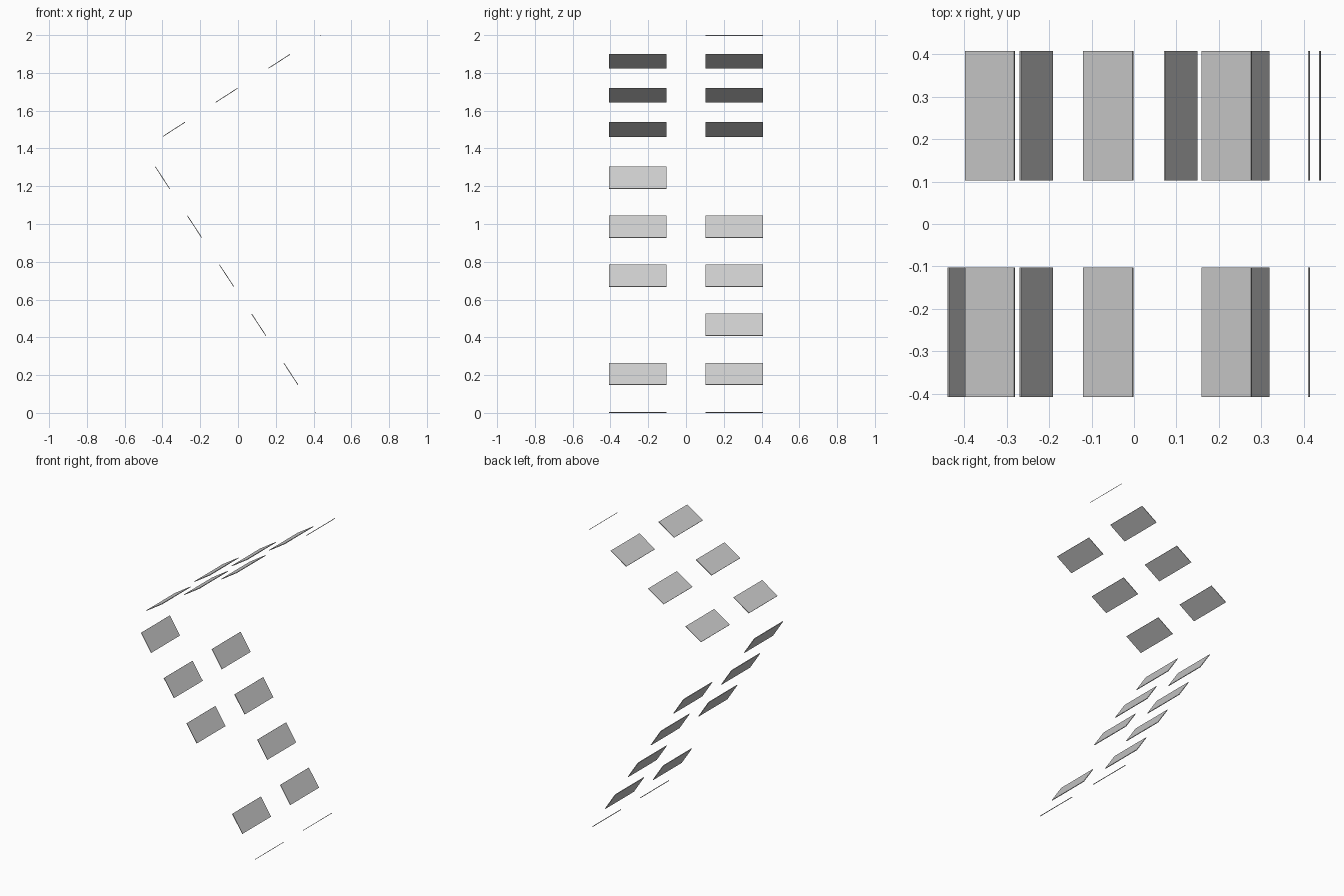
import bpy, bmesh, math
from mathutils import Matrix, Vector

if "Cube" in bpy.data.objects:
    bpy.data.objects.remove(bpy.data.objects["Cube"])

THICK = 0.004    # plate thickness
LENGTH = 0.138   # plate size along the slope
WIDTH = 0.304    # plate size across (y)
ROW_Y = 0.255    # row centre on each side of the middle


def plate(name, x, z, side, angle, length=LENGTH):
    """Thin tilted rectangular plate; angle is the slope in the xz plane."""
    bm = bmesh.new()
    bmesh.ops.create_cube(bm, size=1)
    bmesh.ops.scale(bm, vec=Vector((length, WIDTH, THICK)), verts=bm.verts)
    bmesh.ops.rotate(bm, cent=(0, 0, 0), verts=bm.verts,
                     matrix=Matrix.Rotation(-angle, 3, 'Y'))
    mesh = bpy.data.meshes.new(name)
    bm.to_mesh(mesh)
    bm.free()
    ob = bpy.data.objects.new(name, mesh)
    ob.location = (x, side * ROW_Y, z)
    bpy.context.collection.objects.link(ob)


LOW_STEP = (-0.17, 0.2597)
UP_STEP = (0.279, 0.1802)
low_angle = math.atan2(LOW_STEP[1], LOW_STEP[0])
up_angle = math.atan2(UP_STEP[1], UP_STEP[0])

# plates left out of the lower slope: (index, side)
missing = {(1, -1), (4, 1)}

for side, label in ((-1, "front"), (1, "back")):
    # lower slope, leaning towards -x
    for i in range(5):
        if (i, side) not in missing:
            plate(f"lower_plate_{label}_{i + 1}", 0.28 + i * LOW_STEP[0],
                  0.2065 + i * LOW_STEP[1], side, low_angle)
    # upper slope, rising towards +x
    for i in range(3):
        plate(f"upper_plate_{label}_{i + 1}", -0.3395 + i * UP_STEP[0],
              1.501 + i * UP_STEP[1], side, up_angle)
    # cut-off strip at the foot of the lower slope
    plate(f"bottom_strip_{label}", 0.4125, 0.0024, side, low_angle, 0.003)

# cut-off strip at the top, back row only
plate("top_strip_back", 0.438, 1.9977, 1, up_angle, 0.002)
